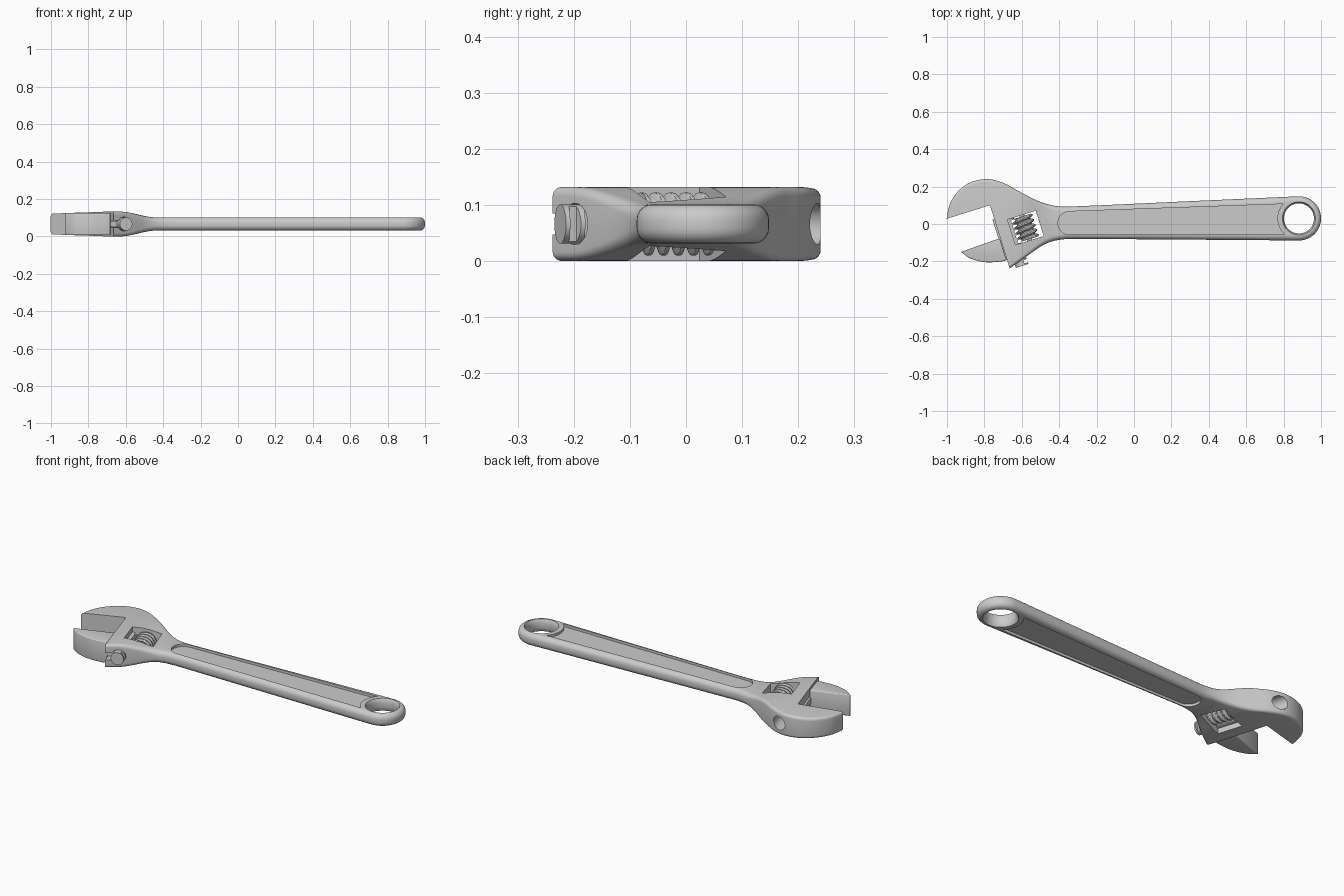
import bpy, bmesh
from math import sin, cos, pi, radians
from mathutils import Matrix, Vector

if "Cube" in bpy.data.objects:
    bpy.data.objects.remove(bpy.data.objects["Cube"])

ZC = 0.066                                   # mid-plane height
RING = Vector((0.882, 0.03))                 # hanging-hole centre
# tilted head frame: u runs along the jaw faces, v along the slide
HEAD = Matrix.Translation((0, 0, ZC)) @ Matrix.Rotation(radians(17.4), 4, 'Z')
FLAT = Matrix.Translation((0, 0, ZC))


def along_v(u):
    return HEAD @ Matrix.Translation((u, 0, 0)) @ Matrix.Rotation(-pi / 2, 4, 'X')


def finish(name, bm, mat=Matrix()):
    bmesh.ops.recalc_face_normals(bm, faces=bm.faces)
    me = bpy.data.meshes.new(name)
    bm.to_mesh(me)
    bm.free()
    me.transform(mat)
    ob = bpy.data.objects.new(name, me)
    bpy.context.collection.objects.link(ob)
    return ob


def prism(name, pts, z0, z1, mat):
    bm = bmesh.new()
    lo = [bm.verts.new((x, y, z0)) for x, y in pts]
    hi = [bm.verts.new((x, y, z1)) for x, y in pts]
    bm.faces.new(lo)
    bm.faces.new(hi)
    for i in range(len(pts)):
        j = (i + 1) % len(pts)
        bm.faces.new((lo[i], lo[j], hi[j], hi[i]))
    return finish(name, bm, mat)


def box(name, u0, u1, v0, v1, h, mat=HEAD):
    return prism(name, [(u0, v0), (u1, v0), (u1, v1), (u0, v1)], -h, h, mat)


def tube(name, radius, zs, mat, n=40):
    """Solid of rings; radius(z, angle) lets it carry a thread."""
    bm = bmesh.new()
    rings = []
    for z in zs:
        rings.append([])
        for k in range(n):
            a = 2 * pi * k / n
            r = radius(z, a)
            rings[-1].append(bm.verts.new((r * cos(a), r * sin(a), z)))
    for a, b in zip(rings, rings[1:]):
        for k in range(n):
            bm.faces.new((a[k], a[(k + 1) % n], b[(k + 1) % n], b[k]))
    bm.faces.new(rings[0])
    bm.faces.new(rings[-1])
    return finish(name, bm, mat)


def bake(ob):
    dg = bpy.context.evaluated_depsgraph_get()
    me = bpy.data.meshes.new_from_object(ob.evaluated_get(dg))
    ob.modifiers.clear()
    ob.data = me


def cut(ob, cutters):
    for c in cutters:
        m = ob.modifiers.new('cut', 'BOOLEAN')
        m.operation, m.solver, m.object = 'DIFFERENCE', 'EXACT', c
        bake(ob)
        bpy.data.objects.remove(c)


def spline(pts, steps):
    out = []
    p = [Vector(q) for q in pts]
    for i in range(len(p) - 1):
        a, b = p[max(i - 1, 0)], p[min(i + 2, len(p) - 1)]
        # tangents scaled to the segment so uneven spacing stays smooth
        L = (p[i + 1] - p[i]).length
        m0 = (p[i + 1] - a).normalized() * L
        m1 = (b - p[i]).normalized() * L
        for s in range(steps):
            t = s / steps
            out.append(p[i] * (2*t**3 - 3*t*t + 1) + m0 * (t**3 - 2*t*t + t)
                       + p[i + 1] * (3*t*t - 2*t**3) + m1 * (t**3 - t*t))
    return out + [p[-1]]


def lookup(line, x):
    for a, b in zip(line, line[1:]):
        if x <= b.x:
            return a.y + (b.y - a.y) * (x - a.x) / (b.x - a.x)
    return line[-1].y


def half_thickness(x):
    if x < -0.62:
        return 0.066 - 0.010 * max(0, (-0.7 - x) / 0.3)
    t = min(1, (x + 0.62) / 0.19)
    return 0.035 + 0.031 * (1 - t) ** 2 * (1 + 2 * t)


# --- body: fixed jaw, head and handle as one rounded slab
upper = spline([(-1.003, 0), (-1, 0.04), (-0.983, 0.11), (-0.94, 0.175), (-0.875, 0.222),
                (-0.785, 0.24), (-0.7, 0.22), (-0.61, 0.172), (-0.5, 0.118), (-0.4, 0.094),
                (-0.3, 0.095), (0.3, 0.122), (0.878, 0.148)], 8)
low_line = spline([(-1.1, -0.55), (-0.665, -0.238), (-0.56, -0.163), (-0.475, -0.107),
                   (-0.395, -0.084), (-0.3, -0.08), (0.878, -0.088)], 10)
lower = [Vector((p.x, lookup(low_line, p.x))) for p in upper]
for i in range(1, 21):
    a = pi / 2 * (1 - i / 21)
    upper.append(RING + Vector((cos(a), sin(a))) * 0.118)
    lower.append(RING + Vector((cos(a), -sin(a))) * 0.118)


def normals(line, sign):
    out = []
    for i in range(len(line)):
        d = (line[min(i + 1, len(line) - 1)] - line[max(i - 1, 0)]).normalized()
        out.append(Vector((-d.y, d.x)) * sign)
    return out


outline = upper + lower[::-1]
inward = normals(upper, -1) + normals(lower, 1)[::-1]
bm = bmesh.new()
rings = []
for side in (-1, 1):
    for k in range(6):
        a = radians(18 * k if side > 0 else 18 * k - 90)
        ring = []
        for p, nrm in zip(outline, inward):
            blend = min(1, max(0, (p.x + 0.62) / 0.2))
            r = 0.016 + 0.012 * blend
            q = p + nrm * r * (1 - cos(a))
            z = side * (half_thickness(p.x) - r) + r * sin(a)
            ring.append(bm.verts.new((q.x, q.y, z)))
        rings.append(ring)
N = len(outline)
for a, b in zip(rings, rings[1:]):
    for i in range(N):
        j = (i + 1) % N
        bm.faces.new((a[i], a[j], b[j], b[i]))
for ring in (rings[0], rings[-1]):
    for i in range(N // 2 - 1):
        bm.faces.new((ring[i], ring[i + 1], ring[N - 2 - i], ring[N - 1 - i]))
body = finish('body', bm, FLAT)

# handle panel outline: round at the head end, hugging the ring at the other
panel = [(-0.345 + 0.062 * cos(radians(a)), 0.005 + 0.062 * sin(radians(a)))
         for a in range(90, 271, 12)]
panel += [(RING.x + 0.115 * cos(radians(a)), RING.y + 0.115 * sin(radians(a)))
          for a in range(228, 133, -6)]

cut(body, [
    box('mouth_cut', -1.6, -0.705, -1, 0.326, 0.3),
    box('window_cut', -0.638, -0.48, 0.083, 0.225, 0.3),
    box('slot_cut', -0.73, -0.64, -0.5, 0.32, 0.019),
    tube('channel_cut', lambda z, a: 0.037, [-0.5, 0.7], along_v(-0.641)),
    tube('hole_cut', lambda z, a: 0.08 + 4 * z * z * abs(z) / 0.02, [
         -0.05, -0.035, -0.025, -0.012, 0.012, 0.025, 0.035, 0.05],
         FLAT @ Matrix.Translation((RING.x, RING.y, 0)), 64),
    prism('panel_cut_top', panel, 0.021, 0.2, FLAT),
    prism('panel_cut_bottom', panel, -0.2, -0.021, FLAT),
])

# --- sliding jaw with its web and toothed rack
belly = [tuple(p) for p in spline([(-0.927, 0.134), (-0.89, 0.086), (-0.82, 0.043),
                                   (-0.742, 0.022), (-0.708, 0.018)], 6)]
jaw = prism('sliding_jaw', belly + [(-0.708, 0.142)], -0.06, 0.06, HEAD)
bev = jaw.modifiers.new('bevel', 'BEVEL')
bev.width, bev.segments, bev.limit_method, bev.angle_limit = 0.009, 3, 'ANGLE', radians(50)
bake(jaw)
web = box('jaw_web', -0.715, -0.64, 0.02, 0.25, 0.017)
rack = tube('jaw_rack', lambda z, a: 0.035, [-0.035, 0.25], along_v(-0.638))
PITCH = 0.028
cut(rack, [prism('tooth_cut', [(-0.622, v), (-0.59, v - 0.005), (-0.59, v + 0.019),
                               (-0.622, v + 0.014)], -0.1, 0.1, HEAD)
           for v in [-0.024 + PITCH * i for i in range(9)]])


# --- worm screw in the window, on its pin
def thread(z, a):
    t = (z / PITCH - a / (2 * pi)) % 1
    return 0.040 + 0.016 * min(1, max(0, 1.6 - 4.2 * abs(t - 0.5)))


worm = tube('worm_screw', thread, [0.09 + 0.128 * i / 64 for i in range(65)], along_v(-0.559), 48)
pin = tube('worm_pin', lambda z, a: 0.014, [0.06, 0.25], along_v(-0.559), 20)

for ob in (body, jaw, web, rack, worm, pin):
    bpy.ops.object.select_all(action='DESELECT')
    ob.select_set(True)
    bpy.context.view_layer.objects.active = ob
    bpy.ops.object.shade_smooth_by_angle(angle=radians(32))
